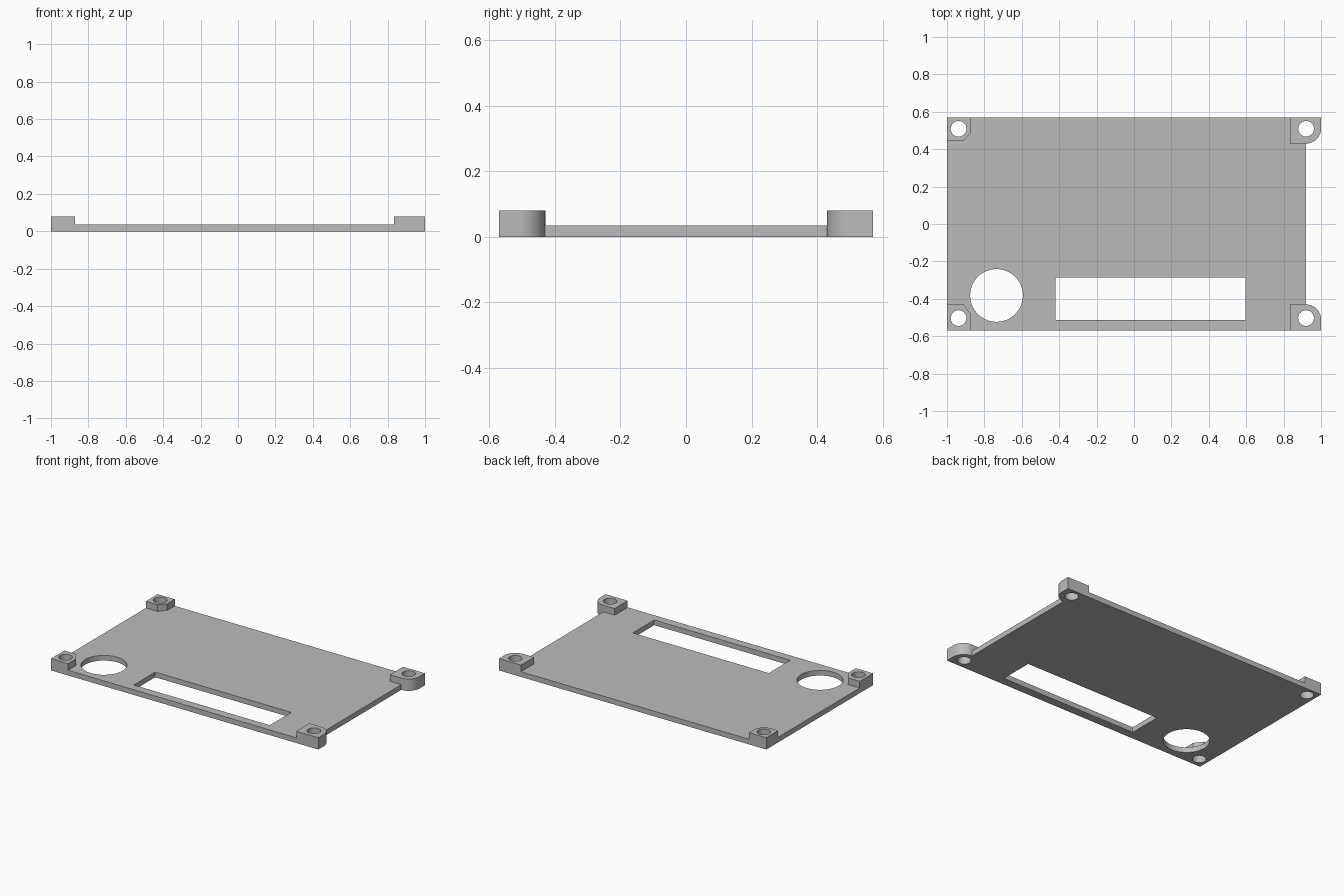
import bpy, bmesh
from math import sin, cos, pi

if "Cube" in bpy.data.objects:
    bpy.data.objects.remove(bpy.data.objects["Cube"])

PLATE_TOP, TAB_TOP = 0.035, 0.08
FRONT, BACK = -0.57, 0.57

grey = bpy.data.materials.new("plain grey")
grey.use_nodes = True
colour = (0.5, 0.5, 0.5, 1)
grey.diffuse_color = colour
grey.node_tree.nodes["Principled BSDF"].inputs["Base Color"].default_value = colour


def prism(name, outline, z0, z1):
    """Extrude a flat outline from z0 to z1."""
    bm = bmesh.new()
    base = bm.faces.new([bm.verts.new((x, y, z0)) for x, y in outline])
    top = bmesh.ops.extrude_face_region(bm, geom=[base])["geom"]
    verts = [v for v in top if isinstance(v, bmesh.types.BMVert)]
    bmesh.ops.translate(bm, verts=verts, vec=(0, 0, z1 - z0))
    bmesh.ops.recalc_face_normals(bm, faces=bm.faces)
    mesh = bpy.data.meshes.new(name)
    bm.to_mesh(mesh)
    bm.free()
    mesh.materials.append(grey)
    obj = bpy.data.objects.new(name, mesh)
    bpy.context.collection.objects.link(obj)
    return obj


def arc(x, y, r, start, end, steps):
    angles = [start + (end - start) * i / steps for i in range(steps + 1)]
    return [(x + r * cos(a), y + r * sin(a)) for a in angles]


def circle(x, y, r, steps=64):
    return arc(x, y, r, 0, 2 * pi, steps)[:-1]


def rectangle(x0, x1, y0, y1):
    return [(x0, y0), (x1, y0), (x1, y1), (x0, y1)]


def combine(target, other, operation):
    """Apply a boolean and discard the helper."""
    mod = target.modifiers.new("boolean", "BOOLEAN")
    mod.operation, mod.solver, mod.object = operation, "EXACT", other
    bpy.context.view_layer.objects.active = target
    bpy.ops.object.modifier_apply(modifier=mod.name)
    bpy.data.objects.remove(other)


# Flat cover plate
plate = prism("cover_plate", rectangle(-1, 0.92, FRONT, BACK), 0, PLATE_TOP)

# Corner tabs: chamfered on the right-hand end, rounded on the left-hand end
for side, edge, hole_y, inner in ((-1, FRONT, -0.503, -0.428), (1, BACK, 0.509, 0.444)):
    chamfered = [(-1, edge), (-0.872, edge), (-0.872, hole_y - side * 0.02),
                 (-0.913, inner), (-1, inner)]
    r = 0.08
    bend_y = side * (0.43 + r)
    rounded = [(0.835, edge), (1, edge)]
    rounded += arc(0.92, bend_y, r, 0, -side * pi / 2, 16)
    rounded += [(0.835, side * 0.43)]
    for outline in (chamfered, rounded):
        combine(plate, prism("corner_tab", outline, 0, TAB_TOP), "UNION")

# Screw holes, round opening and display slot
openings = [circle(x, y, 0.042, 40) for x in (-0.938, 0.92) for y in (-0.503, 0.509)]
openings += [circle(-0.735, -0.382, 0.141), rectangle(-0.42, 0.597, -0.513, -0.285)]
for outline in openings:
    cutter = prism("cutter", outline, -0.1, 0.2)
    cutter.hide_render = True
    combine(plate, cutter, "DIFFERENCE")

# Smooth the curved walls, keep the edges sharp
bpy.ops.object.select_all(action="DESELECT")
plate.select_set(True)
bpy.context.view_layer.objects.active = plate
bpy.ops.object.shade_smooth_by_angle(angle=pi / 6)
